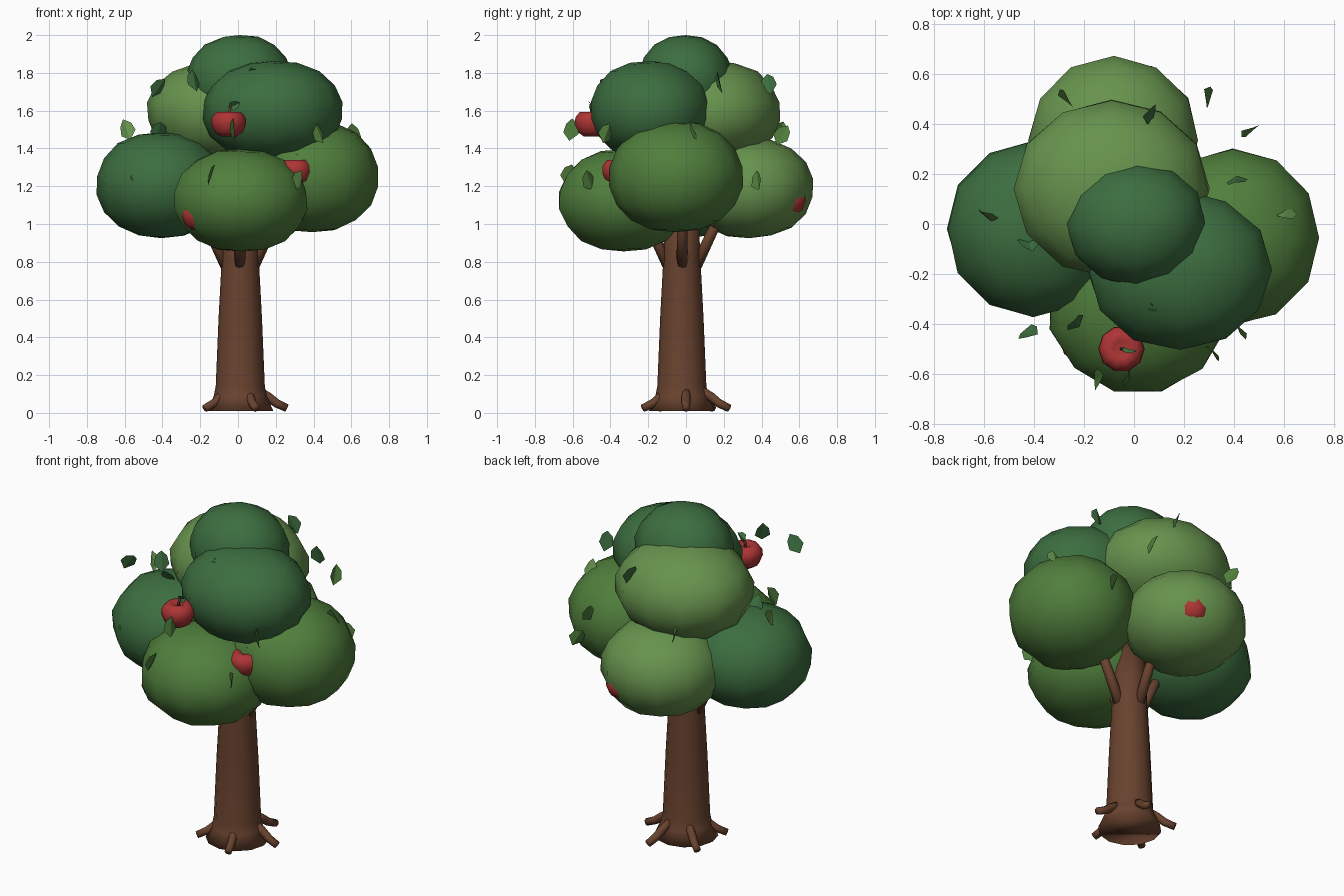
import bpy, bmesh, math, random
from mathutils import Vector, Matrix, Euler

if "Cube" in bpy.data.objects:
    bpy.data.objects.remove(bpy.data.objects["Cube"])

random.seed(7)

def mat(name, rgb):
    m = bpy.data.materials.new(name)
    m.diffuse_color = (*rgb, 1)
    m.use_nodes = True
    m.node_tree.nodes["Principled BSDF"].inputs["Base Color"].default_value = m.diffuse_color
    return m

DARK = mat("dark_green", (0.045, 0.155, 0.05))
MID = mat("mid_green", (0.08, 0.21, 0.045))
LIGHT = mat("light_green", (0.135, 0.29, 0.075))
BARK = mat("bark", (0.14, 0.055, 0.028))
RED = mat("apple_red", (0.42, 0.035, 0.035))

def finish(name, bm, material, smooth=True):
    bmesh.ops.recalc_face_normals(bm, faces=bm.faces)
    me = bpy.data.meshes.new(name)
    bm.to_mesh(me)
    bm.free()
    me.materials.append(material)
    for p in me.polygons:
        p.use_smooth = smooth
    ob = bpy.data.objects.new(name, me)
    bpy.context.collection.objects.link(ob)
    return ob

def blob(name, centre, radii, material, spin=0):
    # low-sided ball with a slightly uneven surface
    bm = bmesh.new()
    bmesh.ops.create_uvsphere(bm, u_segments=12, v_segments=9, radius=1)
    bm.transform(Matrix.Rotation(math.radians(spin), 4, 'Z'))
    for v in bm.verts:
        z = v.co.z
        if abs(z) < 0.99:
            v.co *= 1.01 + 0.02 * 4 * z * z * (1 - z * z) + random.uniform(-0.015, 0.015)
        v.co = Vector(c + r * k for c, r, k in zip(centre, radii, v.co))
    return finish(name, bm, material)

def lathe(name, profile, centre, sides, material):
    bm = bmesh.new()
    rings = []
    for r, z in profile:
        if r == 0:
            rings.append([bm.verts.new((0, 0, z))] * sides)
        else:
            rings.append([bm.verts.new((r * math.cos(a), r * math.sin(a), z))
                          for a in (i * math.tau / sides for i in range(sides))])
    for lo, hi in zip(rings, rings[1:]):
        for i in range(sides):
            j = (i + 1) % sides
            bm.faces.new(dict.fromkeys((lo[i], lo[j], hi[j], hi[i])))
    for ring in (rings[0], rings[-1]):
        if ring[0] is not ring[1]:
            bm.faces.new(ring)
    bmesh.ops.translate(bm, verts=bm.verts, vec=centre)
    return finish(name, bm, material)

def tube(name, points, radii, material, sides=8):
    bm = bmesh.new()
    pts = [Vector(p) for p in points]
    rings = []
    for i, p in enumerate(pts):
        d = pts[min(i + 1, len(pts) - 1)] - pts[max(i - 1, 0)]
        q = d.to_track_quat('Z', 'Y')
        rings.append([bm.verts.new(p + q @ Vector((radii[i] * math.cos(a), radii[i] * math.sin(a), 0)))
                      for a in (k * math.tau / sides for k in range(sides))])
    for lo, hi in zip(rings, rings[1:]):
        for i in range(sides):
            j = (i + 1) % sides
            bm.faces.new((lo[i], lo[j], hi[j], hi[i]))
    bm.faces.new(rings[0])
    bm.faces.new(rings[-1])
    return finish(name, bm, material)

def leaf(name, centre, rot, length, material):
    # folded pointed leaf
    bm = bmesh.new()
    w, h = length * 0.36, length * 0.5
    co = [(0, 0, -h), (w, -0.012, -h * 0.3), (w * 0.75, -0.012, h * 0.5),
          (0, 0, h), (-w * 0.75, -0.012, h * 0.5), (-w, -0.012, -h * 0.3)]
    v = [bm.verts.new(c) for c in co]
    bm.faces.new(v[:4])
    bm.faces.new((v[0], v[3], v[4], v[5]))
    bm.transform(Matrix.Translation(centre) @ Euler(rot).to_matrix().to_4x4())
    return finish(name, bm, material, False)

# canopy
blob("crown_top", (0.01, 0, 1.755), (0.28, 0.25, 0.245), DARK)
blob("crown_upper_front", (0.185, -0.185, 1.60), (0.37, 0.32, 0.262), DARK)
blob("crown_upper_back", (-0.09, 0.14, 1.595), (0.39, 0.355, 0.268), LIGHT)
blob("crown_left", (-0.405, -0.02, 1.205), (0.345, 0.35, 0.28), DARK)
blob("crown_right", (0.395, -0.055, 1.25), (0.35, 0.355, 0.293), MID)
blob("crown_front", (0.015, -0.33, 1.125), (0.362, 0.35, 0.27), MID, 15)
blob("crown_back", (-0.08, 0.335, 1.19), (0.34, 0.335, 0.265), LIGHT)

# trunk, roots and branches
lathe("trunk", [(0.175, 0.01), (0.14, 0.09), (0.13, 0.14), (0.115, 0.5), (0.098, 0.82), (0.085, 1.15)],
      (0.012, -0.022, 0), 12, BARK)
for i in range(5):
    a = i * math.tau / 5
    c, s = math.cos(a), math.sin(a)
    path = [(0.02 + r * c, r * s, z) for r, z in ((0.09, 0.115), (0.14, 0.085), (0.185, 0.05), (0.24, 0.025))]
    tube(f"root_{i + 1}", path, (0.024, 0.024, 0.023, 0.021), BARK)
for i in range(4):
    a = i * math.pi / 2
    c, s = math.cos(a), math.sin(a)
    path = [(0.01 + r * c, -0.02 + r * s, z) for r, z in ((0.075, 0.78), (0.15, 0.94), (0.24, 1.12))]
    tube(f"branch_{i + 1}", path, (0.03, 0.028, 0.024), BARK)

# apples with stem and leaf
APPLE = [(0, -0.05), (0.04, -0.068), (0.075, -0.045), (0.093, 0.0), (0.09, 0.035),
         (0.065, 0.064), (0.035, 0.064), (0, 0.04)]
spots = [(-0.05, -0.50, 1.53), (0.30, -0.355, 1.275), (-0.205, -0.465, 1.04),
         (0.04, 0.545, 1.12), (0.05, -0.33, 1.70)]
for i, (x, y, z) in enumerate(spots):
    lathe(f"apple_{i + 1}", APPLE, (x, y, z), 10, RED)
    tube(f"apple_stem_{i + 1}", [(x, y, z + 0.035), (x + 0.005, y, z + 0.07), (x + 0.012, y, z + 0.095)],
         (0.008, 0.007, 0.006), BARK, 6)
    if i in (0, 4):
        leaf(f"apple_leaf_{i + 1}", (x + 0.03, y, z + 0.1), (0.5, 1.1, 0.3), 0.07, DARK)

# loose leaves around the canopy
leaves = [(-0.42, -0.44, 1.72, DARK), (-0.02, -0.61, 1.50, MID), (0.43, -0.42, 1.48, MID),
          (0.32, -0.51, 1.23, MID), (0.61, 0.05, 1.48, LIGHT), (0.29, 0.51, 1.47, MID),
          (0.46, 0.38, 1.23, MID), (0.41, 0.18, 1.75, DARK), (-0.59, 0.03, 1.50, LIGHT),
          (-0.42, -0.08, 1.49, DARK), (-0.53, -0.30, 1.25, MID), (-0.23, -0.40, 1.76, DARK),
          (0.10, -0.31, 1.78, DARK), (-0.14, -0.62, 1.26, MID), (-0.28, 0.50, 1.49, MID),
          (0.06, 0.44, 1.74, DARK)]
for i, (x, y, z, m) in enumerate(leaves):
    # each leaf turns roughly edge-on to the outward direction
    rot = (random.uniform(-0.6, 0.6), random.uniform(-0.5, 0.5), math.atan2(y, x) + random.uniform(-0.5, 0.5))
    leaf(f"leaf_{i + 1}", (x, y, z), rot, 0.12, m)
